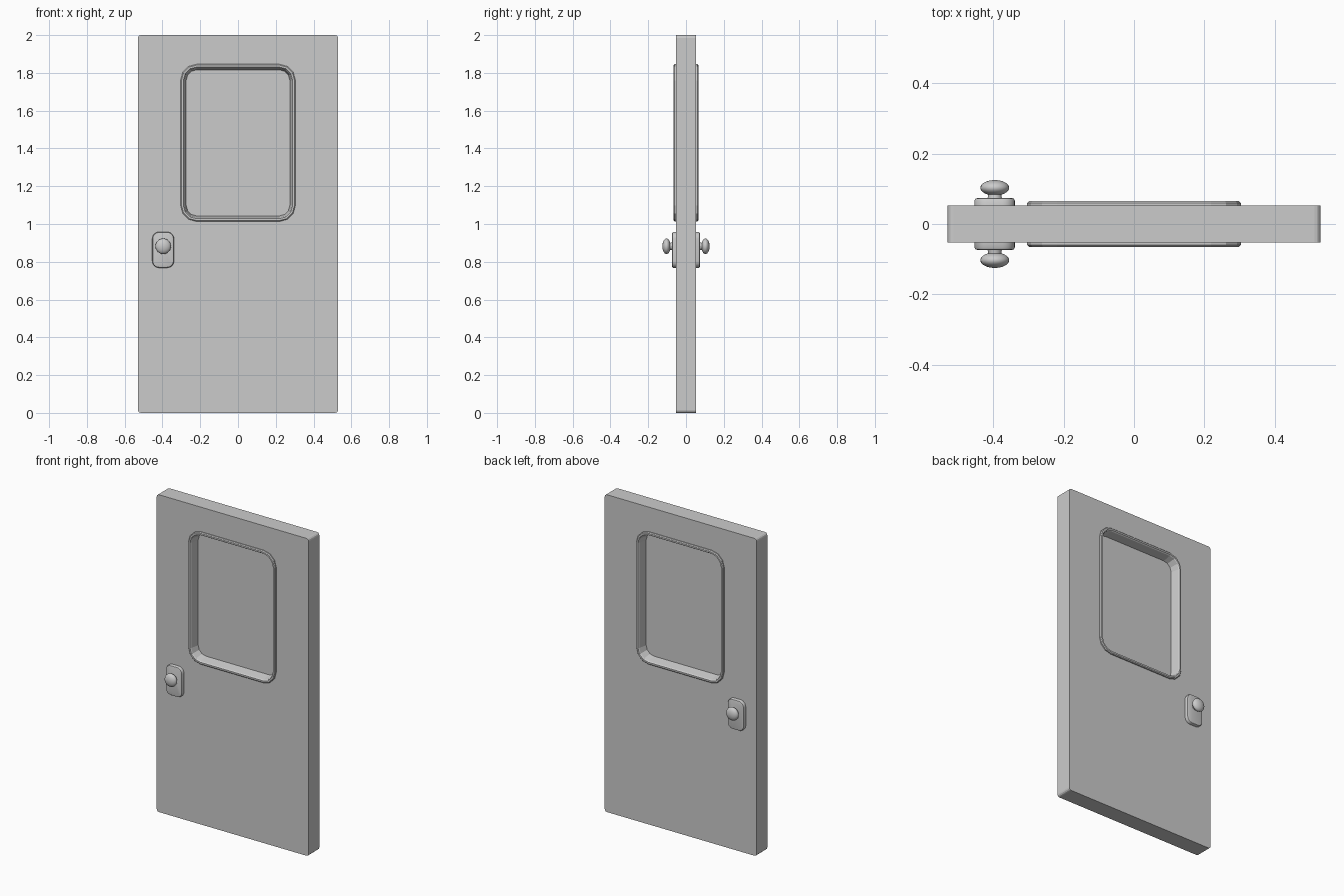
import bpy, bmesh
from math import sin, cos, pi

if "Cube" in bpy.data.objects:
    bpy.data.objects.remove(bpy.data.objects["Cube"])


def rounded_rect(x0, x1, z0, z1, r, seg, inset, y):
    """Outline in the XZ plane at depth y, corners rounded with seg segments."""
    x0, x1, z0, z1 = x0 + inset, x1 - inset, z0 + inset, z1 - inset
    r = max(r - inset, 0.004)
    pts = []
    corners = [(x1 - r, z1 - r), (x0 + r, z1 - r), (x0 + r, z0 + r), (x1 - r, z0 + r)]
    for k, (cx, cz) in enumerate(corners):
        for i in range(seg + 1):
            a = (k + i / seg) * pi / 2
            pts.append((cx + r * cos(a), y, cz + r * sin(a)))
    return pts


def loft(name, loops, closed=False, mirror=False, smooth=None):
    """Bridge equal-length loops; cap the ends unless closed into a ring."""
    bm = bmesh.new()
    rows = [[bm.verts.new(p) for p in loop] for loop in loops]
    pairs = list(zip(rows, rows[1:])) + ([(rows[-1], rows[0])] if closed else [])
    for a, b in pairs:
        for i in range(len(a)):
            j = (i + 1) % len(a)
            bm.faces.new((a[i], a[j], b[j], b[i]))
    if not closed:
        bm.faces.new(rows[0])
        bm.faces.new(rows[-1])
    bmesh.ops.recalc_face_normals(bm, faces=bm.faces)
    mesh = bpy.data.meshes.new(name)
    bm.to_mesh(mesh)
    bm.free()
    ob = bpy.data.objects.new(name, mesh)
    bpy.context.collection.objects.link(ob)
    if mirror:
        m = ob.modifiers.new("both_sides", 'MIRROR')
        m.use_axis = (False, True, False)
        m.use_mirror_merge = False
    if smooth:
        bpy.ops.object.select_all(action='DESELECT')
        ob.select_set(True)
        bpy.context.view_layer.objects.active = ob
        bpy.ops.object.shade_smooth_by_angle(angle=smooth)
    return ob


T = 0.053                                   # half thickness of the door
DOOR = (-0.53, 0.53, 0.0, 2.0, 0.016, 3)
WINDOW = (-0.304, 0.304, 1.013, 1.846, 0.085, 3)
PLATE = (-0.454, -0.339, 0.768, 0.958, 0.036, 6)

# Door slab with window opening
loft("door_slab", [rounded_rect(*DOOR, 0, -T), rounded_rect(*DOOR, 0, T),
                   rounded_rect(*WINDOW, 0.012, T), rounded_rect(*WINDOW, 0.012, -T)],
     closed=True)

# Window frame: (inset, depth) moulding profile, mirrored front to back
half = [(0.012, 0.045), (0.0, 0.05), (0.0, 0.060), (0.005, 0.065),
        (0.015, 0.065), (0.020, 0.058), (0.030, 0.008)]
profile = half + [(i, -y) for i, y in reversed(half)]
loft("window_frame", [rounded_rect(*WINDOW, i, y) for i, y in profile], closed=True)

# Window pane
loft("window_pane", [rounded_rect(*WINDOW, 0.028, y) for y in (-0.005, 0.005)])

# Handle plates
loft("handle_plate", [rounded_rect(*PLATE, i, -y) for i, y in
                      [(0, 0.048), (0, 0.067), (0.003, 0.072), (0.009, 0.074)]],
     mirror=True, smooth=0.6)

# Door knobs: lathed stem and flattened ball
KX, KZ, N = -0.396, 0.882, 24
lathe = [(0.021, 0.070), (0.019, 0.080), (0.018, 0.088)]
lathe += [(0.041 * sin(a), 0.103 - 0.022 * cos(a))
          for a in (pi * (0.16 + 0.82 * i / 12) for i in range(13))]
loft("door_knob", [[(KX + r * cos(2 * pi * k / N), -y, KZ + r * sin(2 * pi * k / N))
                    for k in range(N)] for r, y in lathe],
     mirror=True, smooth=0.6)
